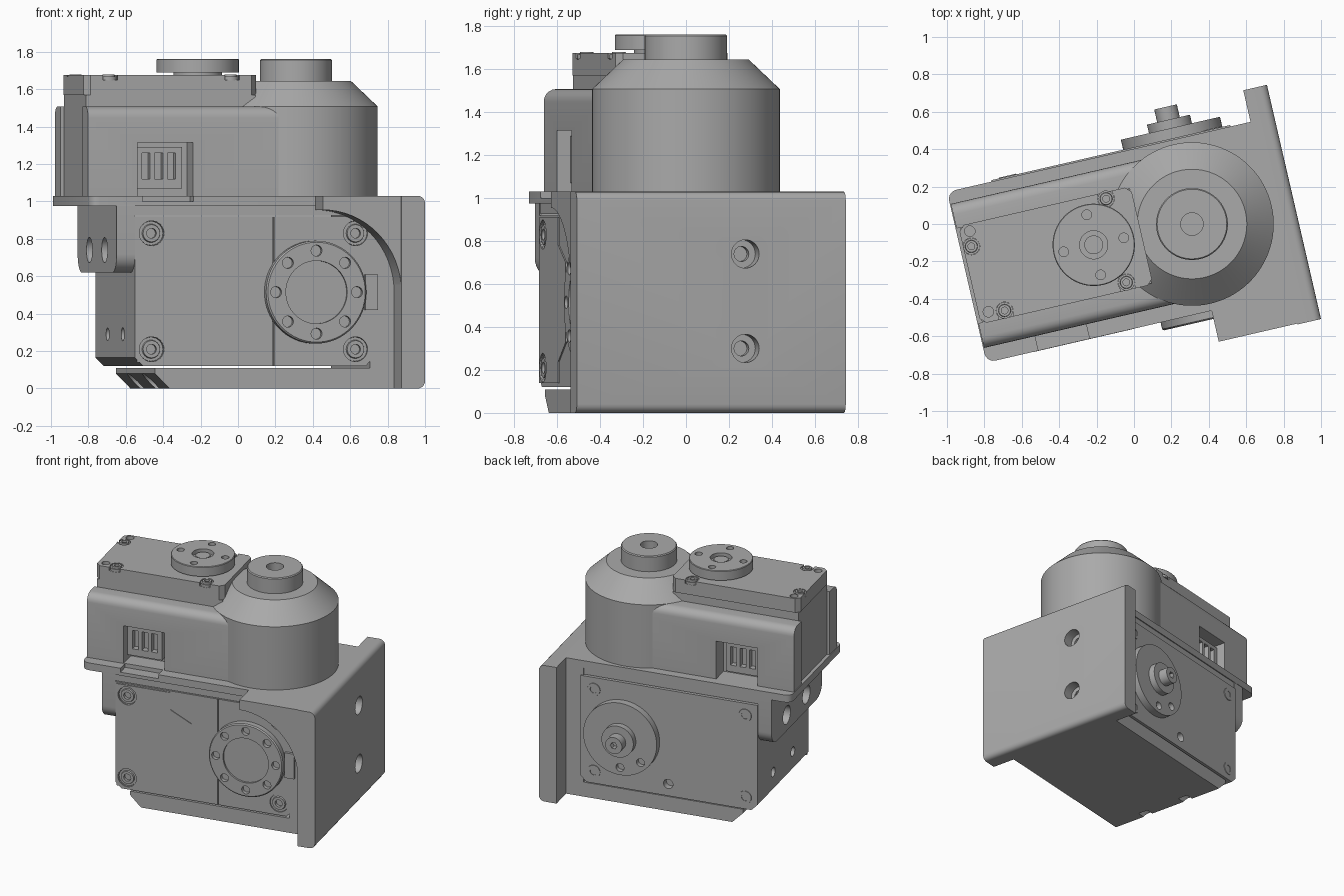
import bpy, bmesh, math
from mathutils import Matrix, Vector

cube = bpy.data.objects.get("Cube")
if cube:
    bpy.data.objects.remove(cube, do_unlink=True)

TURN = Matrix.Rotation(math.radians(13), 4, 'Z')   # whole unit sits turned
MID = -0.07                                         # depth of the centre plane
UP, FRONT, BACK, LEFT, RIGHT = (0, 0, 1), (0, -1, 0), (0, 1, 0), (1, 0, 0), (-1, 0, 0)

grey = bpy.data.materials.new("machined grey")
grey.use_nodes = True
grey.diffuse_color = (0.4, 0.4, 0.4, 1)
grey.node_tree.nodes["Principled BSDF"].inputs["Base Color"].default_value = (0.4, 0.4, 0.4, 1)


def finish(name, bm):
    bmesh.ops.recalc_face_normals(bm, faces=bm.faces)
    mesh = bpy.data.meshes.new(name)
    bm.to_mesh(mesh)
    bm.free()
    mesh.materials.append(grey)
    obj = bpy.data.objects.new(name, mesh)
    bpy.context.collection.objects.link(obj)
    obj.matrix_world = TURN
    shade(mesh)
    return obj


def shade(mesh):
    for p in mesh.polygons:
        p.use_smooth = True
    mesh.set_sharp_from_angle(angle=math.radians(30))


def box(name, x, y, z, bevel=0, pick=None, seg=5):
    """Box from ranges; bevels the edges whose midpoint and direction pass pick."""
    bm = bmesh.new()
    bmesh.ops.create_cube(bm, size=1)
    for v in bm.verts:
        v.co = [r[0] if c < 0 else r[1] for c, r in zip(v.co, (x, y, z))]
    if bevel:
        edges = []
        for e in bm.edges:
            a, b = e.verts[0].co, e.verts[1].co
            if pick((a + b) / 2, (a - b).normalized()):
                edges.append(e)
        bmesh.ops.bevel(bm, geom=edges, offset=bevel, segments=seg, profile=0.5, affect='EDGES')
    return finish(name, bm)


def prism(name, points, y0, y1):
    """Front outline (x, z) extruded in depth."""
    bm = bmesh.new()
    face = bm.faces.new([bm.verts.new((x, y0, z)) for x, z in points])
    out = bmesh.ops.extrude_face_region(bm, geom=[face])
    moved = [g for g in out["geom"] if isinstance(g, bmesh.types.BMVert)]
    bmesh.ops.translate(bm, verts=moved, vec=(0, y1 - y0, 0))
    return finish(name, bm)


def lathe(name, profile, at, axis=UP, seg=48):
    """Turn (radius, height) points about an axis through a point."""
    bm = bmesh.new()
    vs = [bm.verts.new((r, 0, h)) for r, h in profile]
    es = [bm.edges.new(p) for p in zip(vs, vs[1:])]
    bmesh.ops.spin(bm, geom=vs + es, cent=(0, 0, 0), axis=(0, 0, 1),
                   angle=math.tau, steps=seg, use_merge=True)
    bmesh.ops.remove_doubles(bm, verts=bm.verts, dist=1e-5)
    rot = Vector(axis).to_track_quat('Z', 'Y').to_matrix().to_4x4()
    bm.transform(Matrix.Translation(at) @ rot)
    return finish(name, bm)


def rod(at, axis, r, low, high, seg=32):
    return lathe("cutter", [(0, low), (r, low), (r, high), (0, high)], at, axis, seg)


def cut(obj, *cutters):
    for c in cutters:
        m = obj.modifiers.new("cut", 'BOOLEAN')
        m.object, m.operation, m.solver = c, 'DIFFERENCE', 'EXACT'
    bpy.context.view_layer.update()
    dep = bpy.context.evaluated_depsgraph_get()
    mesh = bpy.data.meshes.new_from_object(obj.evaluated_get(dep))
    obj.modifiers.clear()
    obj.data = mesh
    shade(mesh)
    for c in cutters:
        bpy.data.objects.remove(c, do_unlink=True)


def ring(at, radius, count, axis, r, low, high, start=0.0):
    """Holes round a disc facing along the given axis."""
    rods = []
    for i in range(count):
        a = start + i * math.tau / count
        c, s = radius * math.cos(a), radius * math.sin(a)
        off = (c, s, 0) if axis == UP else (c, 0, s)
        rods.append(rod(Vector(at) + Vector(off), axis, r, low, high, 16))
    return rods


def screw(name, at, axis, r):
    lathe(name, [(0, -.02), (r * .4, -.02), (r * .4, .004), (r * .7, .004), (r * .75, -.008),
                 (r * .98, -.008), (r * .98, -.028), (0, -.028)], at, axis, 24)


# --- bracket: side plate, top, bottom, inner wall and front arch
side = box("side_plate", (.73, .86), (-.72, .565), (0, 1.03), .04,
           lambda m, d: abs(d.y) > .9 and m.x > .8)
holes = []
for z in (.30, .74):
    holes += [rod((.86, .085, z), LEFT, .066, -.08, .1), rod((.86, .085, z), LEFT, .035, -.2, 0)]
cut(side, *holes)

top = box("top_plate", (-.935, .74), (-.545, .392), (.975, 1.03), .05,
          lambda m, d: abs(d.z) > .9 and m.x < 0)
cut(top, box("cutter", (-.65, -.37), (-.6, -.46), (1.0, 1.1)))
box("top_rail", (-.69, .74), (-.535, .385), (.925, .98))
box("inner_wall", (.6, .74), (-.54, .39), (.05, .98))

bottom = prism("bottom_plate", [(-.58, .11), (-.58, .08), (-.5, 0), (.74, 0), (.74, .11)], -.54, .39)
cut(bottom, rod((.3, MID, 0), UP, .1, -.1, .08),
    *[rod((-.58, MID + s * .18, .03), LEFT, .05, -.1, .14) for s in (-1, 1)])

arch = [(.3, 1.03), (.74, 1.03), (.74, .515)]
arch += [(.3 + .432 * math.cos(i * math.pi / 32), .515 + .44 * math.sin(i * math.pi / 32))
         for i in range(17)]
prism("front_arch", arch, -.715, -.54)

# --- hanging lug at the far end
lug = box("hanging_lug", (-.79, -.69), (-.54, .39), (.62, .98), .1,
          lambda m, d: abs(d.x) > .9 and m.z < .8, 8)
cut(lug, *[rod((-.74, MID + s * .18, .74), LEFT, .068, -.2, .2) for s in (-1, 1)])

# --- lower actuator
F, B = -.54, .4
lower = box("lower_actuator", (-.69, .62), (F, B), (.12, .92), .045,
            lambda m, d: abs(d.y) > .9 and m.z < .5, 1)
corners = [(x, z) for x in (-.6, .52) for z in (.21, .83)]
bores = [rod((-.69, MID + s * .18, .29), RIGHT, .035, -.1, .1) for s in (-1, 1)]
for x, z in corners:
    bores += [rod((x, F, z), FRONT, .066, -.03, .1), rod((x, B, z), BACK, .066, -.03, .1)]
bores += [rod((-.03, B, z), BACK, .035, -.05, .1) for z in (.21, .83)]
bores.append(box("cutter", (.066, .074), (F - .05, F + .012), (.05, 1)))
cut(lower, *bores)
for x, z in corners:
    screw("front_case_screw", (x, F, z), FRONT, .066)
    screw("back_case_screw", (x, B, z), BACK, .066)
panel = prism("front_cover", [(-.68, .14), (-.28, .14), (-.28, .24), (-.125, .33), (-.125, .70),
                              (-.28, .78), (-.28, .91), (-.68, .91)], F - .006, F + .01)
cut(panel, *[rod((-.6, F, z), FRONT, .068, -.1, .1) for z in (.21, .83)])
box("side_tab", (.57, .64), (F - .02, F + .05), (.42, .61))

# --- output discs of the lower actuator
at = (.295, F, .515)
horn = lathe("front_disc", [(0, -.02), (.275, -.02), (.275, .042), (.267, .05), (.168, .05),
                            (.168, .035), (0, .035)], at, FRONT, 64)
cut(horn, *ring(at, .222, 8, FRONT, .03, .02, .1))
at = (.305, B, .515)
horn = lathe("back_disc", [(0, -.02), (.272, -.02), (.272, .055), (.118, .055), (.118, .102),
                           (.062, .102), (.062, .172), (0, .172)], at, BACK, 64)
cut(horn, *ring(at, .215, 8, BACK, .03, .02, .1), rod(at, BACK, .025, .13, .3, 6))

# --- upper housing walls with cable windows
for name, y, out in (("front_wall", (-.465, -.33), -1), ("back_wall", (.19, .325), 1)):
    wall = box(name, (-.93, .3), y, (1.03, 1.508), .06,
               lambda m, d: abs(d.x) > .9 and m.z > 1.4 and (m.y - MID) * out > .35)
    cut(wall, box("cutter", (-.66, -.355), (y[0] - .1, y[1] + .1), (1.0, 1.315)))
    inner = MID + out * .26
    plug = box("cable_socket", (-.655, -.40), sorted((inner, inner + out * .07)), (1.07, 1.29))
    slots = [box("cutter", (x, x + .045), sorted((inner + out * .025, inner + out * .2)), (1.12, 1.26))
             for x in (-.62, -.55, -.48)]
    cut(plug, *slots)

# --- turret
lathe("turret", [(0, 1.0), (.437, 1.0), (.437, 1.508), (.293, 1.645), (0, 1.645)],
      (.302, MID, 0), UP, 96)
lathe("turret_boss", [(0, 1.6), (.192, 1.6), (.192, 1.755), (.186, 1.762), (.06, 1.762),
                      (.06, 1.68), (0, 1.68)], (.302, MID, 0), UP, 64)

# --- upper actuator
box("upper_case_base", (-.91, .02), (-.33, .19), (1.03, 1.57))
upper = box("upper_case_lid", (-.918, .027), (-.337, .2), (1.57, 1.676), .03,
            lambda m, d: abs(d.z) > .9, 1)
spots = [(-.874, .079), (-.778, -.295), (-.11, -.295), (-.115, .165)]
bores = [rod((x, y, 1.676), UP, .045, -.03, .1) for x, y in spots]
bores += [rod((-.864, y, 1.676), UP, .028, -.08, .1) for y in (.16, -.282)]
bores += [box("cutter", (x - .04, x + .04), (y - .01, y + .06) if y > 0 else (y - .06, y + .01),
              (1.65, 1.7)) for x, y in spots[1:]]
cut(upper, *bores)
for x, y in spots:
    screw("lid_screw", (x, y, 1.676), UP, .045)

at = (-.235, -.06, 0)
lathe("upper_collar", [(0, 1.65), (.13, 1.65), (.13, 1.7), (0, 1.7)], at)
disc = lathe("upper_disc", [(0, 1.69), (.22, 1.69), (.22, 1.758), (.216, 1.762), (.075, 1.762),
                            (.075, 1.73), (.05, 1.73), (.05, 1.75), (0, 1.75)], at, UP, 64)
cut(disc, *ring(at, .165, 4, UP, .026, 1.72, 1.8, math.pi / 2))
